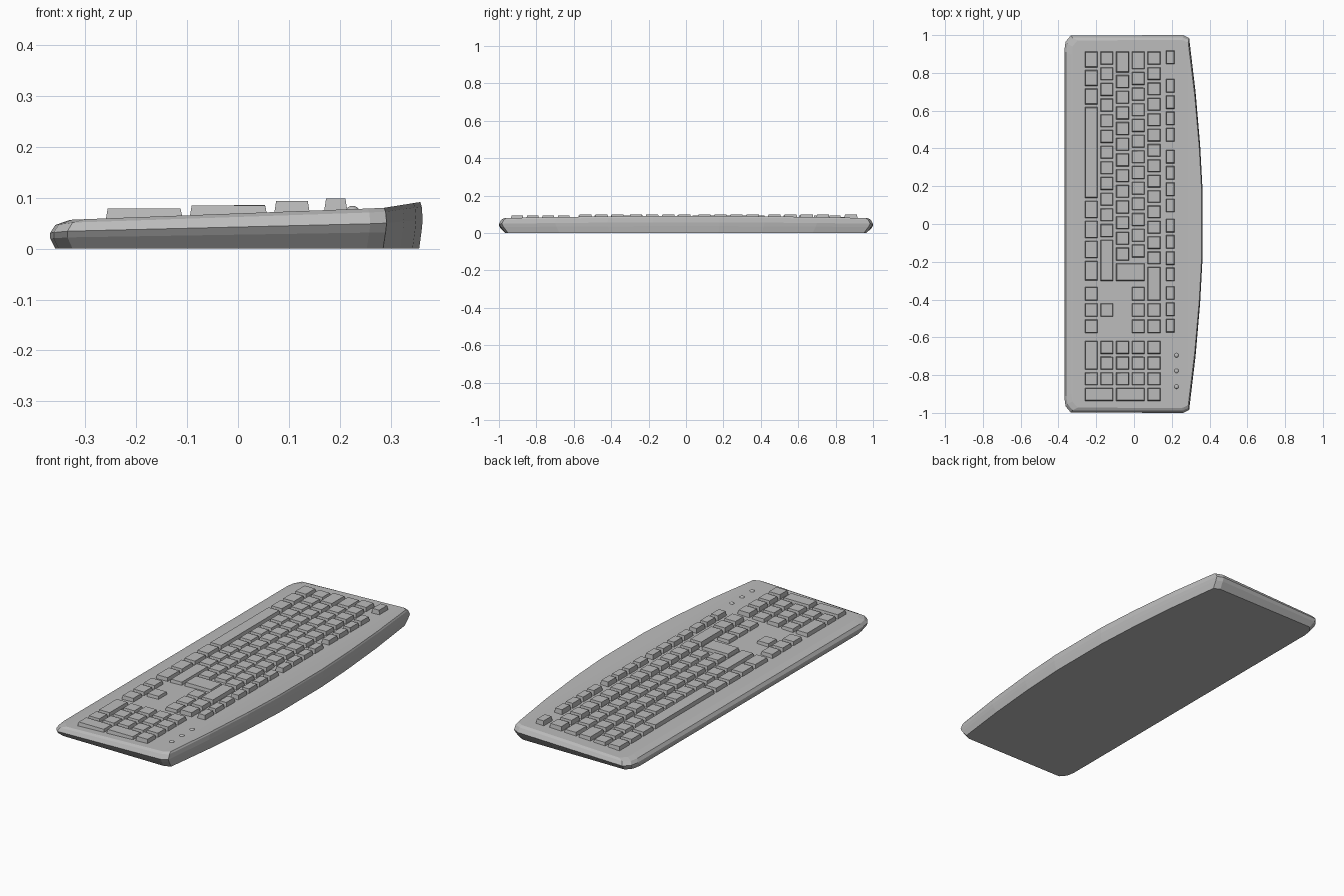
import bpy
import bmesh

cube = bpy.data.objects.get("Cube")
if cube:
    bpy.data.objects.remove(cube, do_unlink=True)


def material(name, value):
    mat = bpy.data.materials.new(name)
    mat.use_nodes = True
    color = (value, value, value, 1)
    mat.diffuse_color = color
    mat.node_tree.nodes["Principled BSDF"].inputs["Base Color"].default_value = color
    return mat


grey = material("light grey plastic", 0.5)


def finish(bm, name):
    bmesh.ops.recalc_face_normals(bm, faces=bm.faces)
    mesh = bpy.data.meshes.new(name)
    bm.to_mesh(mesh)
    bm.free()
    mesh.materials.append(grey)
    obj = bpy.data.objects.new(name, mesh)
    bpy.context.collection.objects.link(obj)
    return obj


# Height of the case top along its depth
TOP_PROFILE = [(-0.37, 0.05), (-0.325, 0.057), (0.285, 0.08), (0.36, 0.092)]


def top_z(x):
    for (x0, z0), (x1, z1) in zip(TOP_PROFILE, TOP_PROFILE[1:]):
        if x <= x1:
            t = max(0, (x - x0) / (x1 - x0))
            return z0 + (z1 - z0) * t
    return TOP_PROFILE[-1][1]


# Case: stacked outlines, bulging at mid height, mirrored across y
HALF = [(-0.369, 0.92), (-0.362, 0.965), (-0.335, 0.998), (0.26, 1.0),
        (0.292, 0.985), (0.326, 0.7), (0.35, 0.42), (0.363, 0.18)]
# height fraction, inset at the palm edge, at the ends, at the back
LEVELS = [(0, 0.01, 0.035, 0.007), (0.4, 0.0, 0.01, 0.002), (0.62, 0, 0, 0),
          (0.9, 0.01, 0.012, 0.002), (1, 0.036, 0.026, 0.005)]


def build_case():
    bm = bmesh.new()
    rings = []
    for frac, palm, end, back in LEVELS:
        half = []
        for x, y in HALF:
            nx = x + palm if x < 0 else x - back
            half.append((nx, y * (1 - end), top_z(nx) * frac))
        left = [bm.verts.new(p) for p in half]
        right = [bm.verts.new((x, -y, z)) for x, y, z in half]
        rings.append((left, right))
    loops = [left + right[::-1] for left, right in rings]
    for low, high in zip(loops, loops[1:]):
        for i in range(len(low)):
            j = (i + 1) % len(low)
            bm.faces.new((low[i], low[j], high[j], high[i]))
    for left, right in (rings[0], rings[-1]):
        for i in range(len(left) - 1):
            bm.faces.new((left[i], left[i + 1], right[i + 1], right[i]))
    finish(bm, "case")


build_case()

# Keys: tapered blocks, each row given as cell edges in x and a top height
UNIT = 0.083
GAP = 0.007
TAPER = 0.004
ROWS = {"space": (-0.267, -0.185, 0.079), "shift": (-0.185, -0.102, 0.079),
        "home": (-0.102, -0.019, 0.085), "upper": (-0.019, 0.064, 0.086),
        "number": (0.064, 0.148, 0.094), "function": (0.162, 0.222, 0.099)}
MAIN, ARROWS, PAD = 0.92, -0.326, -0.612


def add_key(bm, x0, x1, y0, y1, z):
    verts = []
    for inset, level in ((GAP, None), (GAP + TAPER, z)):
        for x, y in ((x0 + inset, y0 + inset), (x1 - inset, y0 + inset),
                     (x1 - inset, y1 - inset), (x0 + inset, y1 - inset)):
            verts.append(bm.verts.new((x, y, top_z(x) - 0.004 if level is None else level)))
    bm.faces.new(verts[:4])
    bm.faces.new(verts[4:])
    for i in range(4):
        j = (i + 1) % 4
        bm.faces.new((verts[i], verts[j], verts[j + 4], verts[i + 4]))


def add_row(bm, row, start, widths, last_row=None):
    x0, x1, z = ROWS[row]
    if last_row:
        x1 = ROWS[last_row][1]
    y = start
    for width in widths:
        add_key(bm, x0, x1, y - width * UNIT, y, z)
        y -= width * UNIT


# Main typing block
bm = bmesh.new()
add_row(bm, "space", MAIN, [1.18] * 3 + [5.97] + [1.28] * 3 + [1.42])
add_row(bm, "shift", MAIN, [1] * 12 + [2.8])
add_row(bm, "home", MAIN, [1.5] + [1] * 12)
add_row(bm, "upper", MAIN, [1.3] + [1] * 12)
add_row(bm, "number", MAIN, [1] + [0.98] * 13 + [2.06])
add_row(bm, "home", MAIN - 13.5 * UNIT, [1.3], "upper")
finish(bm, "typing_keys")

# Arrow and navigation keys
bm = bmesh.new()
for row in ("space", "upper", "number"):
    add_row(bm, row, ARROWS, [1.04] * 3)
add_row(bm, "shift", ARROWS - 1.04 * UNIT, [1.04])
finish(bm, "navigation_keys")

# Number pad with its long keys
bm = bmesh.new()
add_row(bm, "space", PAD, [2, 1])
for row in ("shift", "home", "upper"):
    add_row(bm, row, PAD, [1] * 3)
add_row(bm, "number", PAD, [1] * 4)
add_row(bm, "space", PAD - 3 * UNIT, [1], "shift")
add_row(bm, "home", PAD - 3 * UNIT, [1], "upper")
finish(bm, "number_pad_keys")

# Function keys in groups
bm = bmesh.new()
for start, count in ((0.925, 1), (0.775, 4), (0.4, 4), (0.035, 4), (-0.322, 3)):
    add_row(bm, "function", start, [1.04] * count)
finish(bm, "function_keys")

# Indicator lamps
for i in range(3):
    bm = bmesh.new()
    bmesh.ops.create_uvsphere(bm, u_segments=12, v_segments=8, radius=0.012)
    lamp = finish(bm, f"indicator_lamp_{i + 1}")
    lamp.location = (0.225, -0.695 - i * 0.083, top_z(0.225) - 0.001)
    lamp.scale.z = 0.6
    lamp.data.shade_smooth()
